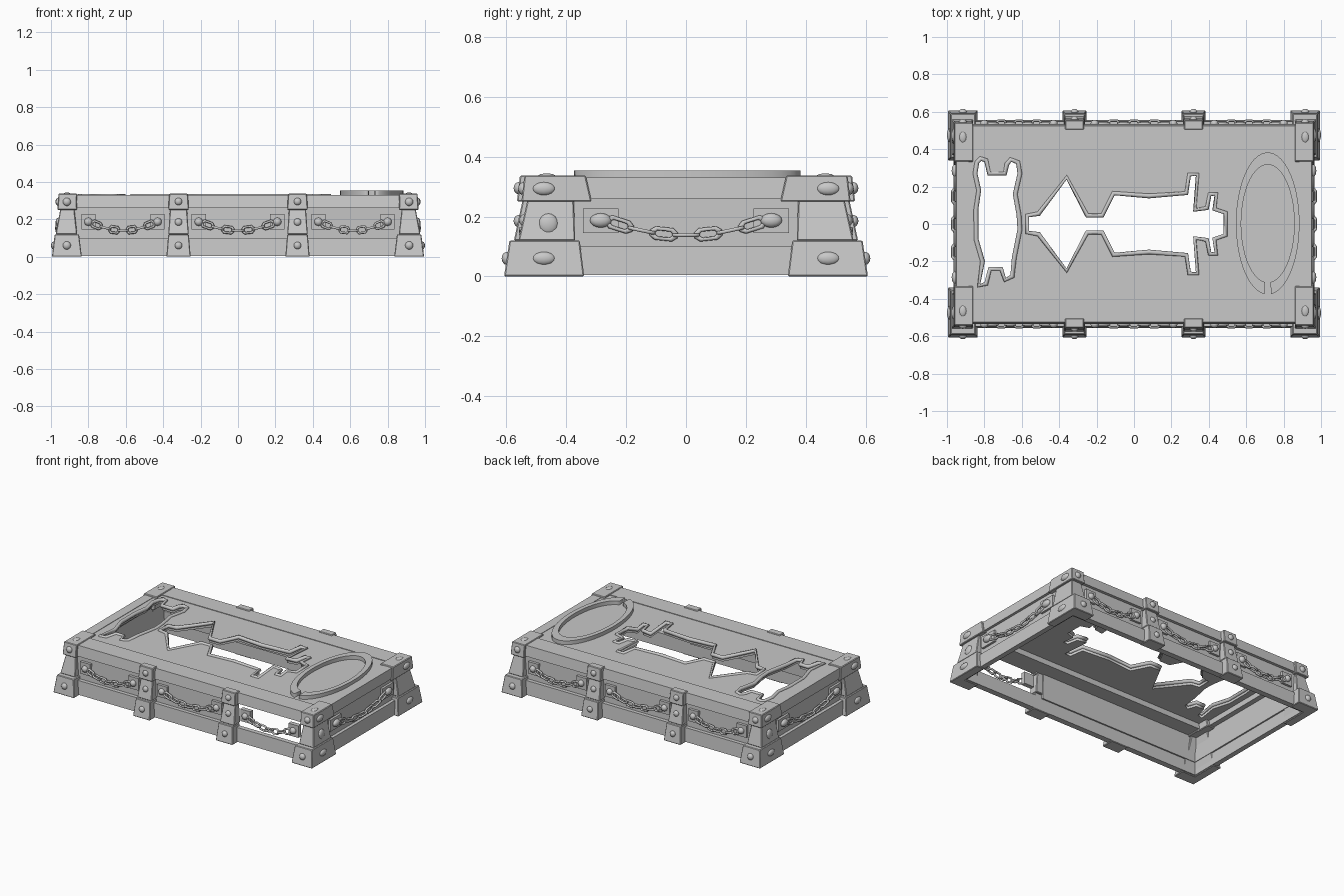
import bpy, bmesh, math
from mathutils import Vector, Matrix

cube = bpy.data.objects.get("Cube")
if cube:
    bpy.data.objects.remove(cube)

stone = bpy.data.materials.new("grey_stone")
stone.use_nodes = True
GREY = (0.58, 0.58, 0.58, 1)
stone.diffuse_color = GREY
stone.node_tree.nodes["Principled BSDF"].inputs["Base Color"].default_value = GREY


def add(name, mesh, matrix=None):
    obj = bpy.data.objects.new(name, mesh)
    bpy.context.collection.objects.link(obj)
    if not mesh.materials:
        mesh.materials.append(stone)
    if matrix:
        obj.matrix_world = matrix
    return obj


def block(name, low, high, z0, z1, bevel=0.0):
    """Tapered block; low and high are (x0, x1, y0, y1) at z0 and z1."""
    bm = bmesh.new()
    rings = []
    for (x0, x1, y0, y1), z in ((low, z0), (high, z1)):
        rings.append([bm.verts.new((x, y, z)) for x, y in
                      ((x0, y0), (x1, y0), (x1, y1), (x0, y1))])
    bm.faces.new(rings[0])
    bm.faces.new(rings[1])
    for i in range(4):
        j = (i + 1) % 4
        bm.faces.new((rings[0][i], rings[0][j], rings[1][j], rings[1][i]))
    bmesh.ops.recalc_face_normals(bm, faces=bm.faces)
    mesh = bpy.data.meshes.new(name)
    bm.to_mesh(mesh)
    bm.free()
    obj = add(name, mesh)
    if bevel:
        mod = obj.modifiers.new("soft_edge", "BEVEL")
        mod.width, mod.segments = bevel, 1
    return obj


def mirrored(r, sx, sy):
    xs, ys = sorted((r[0] * sx, r[1] * sx)), sorted((r[2] * sy, r[3] * sy))
    return (*xs, *ys)


def curve_mesh(name, loops, extrude=0.0, bevel=0.0):
    """Filled flat shape (extrude) or tube along closed loops (bevel)."""
    cu = bpy.data.curves.new(name, "CURVE")
    cu.dimensions = "3D" if bevel else "2D"
    cu.fill_mode = "FULL" if bevel else "BOTH"
    cu.extrude, cu.bevel_depth, cu.bevel_resolution = extrude, bevel, 1
    for loop in loops:
        sp = cu.splines.new("POLY")
        sp.points.add(len(loop) - 1)
        for p, (x, y) in zip(sp.points, loop):
            p.co = (x, y, 0, 1)
        sp.use_cyclic_u = True
    tmp = bpy.data.objects.new(name, cu)
    bpy.context.collection.objects.link(tmp)
    bpy.context.view_layer.update()
    mesh = bpy.data.meshes.new_from_object(
        tmp.evaluated_get(bpy.context.evaluated_depsgraph_get()))
    bpy.data.objects.remove(tmp)
    return mesh


# Shared rivet: a flattened dome
bm = bmesh.new()
bmesh.ops.create_uvsphere(bm, u_segments=12, v_segments=8, radius=1)
for f in bm.faces:
    f.smooth = True
rivet_mesh = bpy.data.meshes.new("rivet")
bm.to_mesh(rivet_mesh)
bm.free()


def rivet(x, y, z, size):
    add("rivet", rivet_mesh, Matrix.Translation((x, y, z)) @ Matrix.Diagonal((*size, 1)))


# Shared chain link: a chunky eight-sided oval tube
link_path = []
for i in range(8):
    a = math.tau * (i + 0.5) / 8
    link_path.append((math.cos(a) * 0.6 + math.copysign(0.45, math.cos(a)), math.sin(a) * 0.7))
link_mesh = curve_mesh("chain_link", [link_path], bevel=0.28)


def chain(start, end, sag, count, normal):
    """Sagging row of links, alternately flat to the wall and edge-on."""
    def spot(t):
        return start.lerp(end, t) - Vector((0, 0, sag * (1 - (2 * t - 1) ** 2)))
    for i in range(count):
        a, b = spot(i / count), spot((i + 1) / count)
        u = (b - a).normalized()
        v = normal.cross(u)
        w = u.cross(v)
        if i % 2:
            v, w = w, -v
        s = (b - a).length * 0.5
        m = Matrix((u, v, w)).transposed().to_4x4()
        add("chain_link", link_mesh, Matrix.Translation((a + b) / 2) @ m @
            Matrix.Diagonal((s, 0.025, 0.025, 1)))


# Frame beams along the long and short sides
for s in (1, -1):
    for name, low, high, z0, z1 in (
            ("long_base_beam", (-.95, .95, .515, .555), (-.95, .95, .515, .548), .005, .1),
            ("long_top_beam", (-.93, .93, .395, .535), (-.93, .93, .395, .525), .26, .331)):
        block(name, mirrored(low, 1, s), mirrored(high, 1, s), z0, z1)
    for name, low, high, z0, z1 in (
            ("end_base_beam", (.93, .965, -.53, .53), (.93, .96, -.53, .53), .005, .1),
            ("end_top_beam", (.885, .955, -.45, .45), (.885, .95, -.45, .45), .26, .33)):
        block(name, mirrored(low, s, 1), mirrored(high, s, 1), z0, z1)
    r = mirrored((.92, .937, -.51, .51), s, 1)
    block("end_panel", r, r, .09, .262)

# Wall panels, one per bay; the front bay on the model's left is open
bays = ((-.93, -.32), (-.32, .32), (.32, .93))
for s in (1, -1):
    for i, (x0, x1) in enumerate(bays):
        if s == 1 or i < 2:
            block("bay_panel", mirrored((x0, x1, .505, .522), 1, s),
                  mirrored((x0, x1, .498, .515), 1, s), .09, .262)

# Corner posts: each an L of two plates in foot, shaft and cap
corner_parts = (
    ("corner_foot", (.835, .995, .34, .608), (.85, .98, .355, .59), 0, .12, .06, .085),
    ("corner_shaft", (.86, .975, .37, .56), (.875, .95, .375, .53), .12, .255, .04, .05),
    ("corner_cap", (.86, .965, .315, .55), (.865, .96, .335, .54), .25, .337, .1, .15))
for sx in (1, -1):
    for sy in (1, -1):
        for name, a, b, z0, z1, tx, ty in corner_parts:
            ends = [mirrored((r[1] - tx, r[1], r[2], r[3]), sx, sy) for r in (a, b)]
            sides = [mirrored((r[0], r[1], r[3] - ty, r[3]), sx, sy) for r in (a, b)]
            block(name, *ends, z0, z1, .004)
            block(name, *sides, z0, z1, .004)
        for z, x, y in ((.06, .984, .598), (.293, .96, .543)):
            rivet(sx * x, sy * .475, z, (.016, .038, .022))
            rivet(sx * .915, sy * y, z, (.022, .018, .022))
        rivet(sx * .915, sy * .465, .334, (.02, .03, .01))
    rivet(sx * .96, sx * -.46, .175, (.016, .033, .035))

# Middle posts on the long sides
for sx in (1, -1):
    for sy in (1, -1):
        for name, w0, w1, inner, y0, y1, z0, z1 in (
                ("post_foot", .065, .055, .515, .608, .59, 0, .12),
                ("post_shaft", .055, .045, .505, .575, .545, .12, .26),
                ("post_cap", .055, .05, .505, .565, .555, .25, .337)):
            c = .318
            block(name, mirrored((c - w0, c + w0, inner, y0), sx, sy),
                  mirrored((c - w1, c + w1, inner, y1), sx, sy), z0, z1, .004)
        for z, y in ((.06, .6), (.185, .56), (.295, .56)):
            rivet(sx * .318, sy * y, z, (.02, .016, .02))

# Chains with their anchor plates
for s in (1, -1):
    for x0, x1 in ((-.8, -.43), (-.21, .21), (.43, .8)):
        for x in (x0, x1):
            r = mirrored((x - .038, x + .038, .505, .535), 1, s)
            block("chain_anchor", r, r, .145, .228)
            rivet(x, s * .537, .187, (.022, .02, .022))
        chain(Vector((x0 + .02, s * .536, .18)), Vector((x1 - .02, s * .536, .18)),
              .04, 7, Vector((0, s, 0)))
    for y in (-.285, .285):
        r = mirrored((.925, .952, y - .06, y + .06), s, 1)
        block("chain_anchor", r, r, .145, .226)
        rivet(s * .955, y, .187, (.02, .036, .024))
    chain(Vector((s * .955, -.26, .185)), Vector((s * .955, .26, .185)),
          .048, 7, Vector((s, 0, 0)))

# Lid with a jagged central opening and a curled opening at the end
half = [(-.57, .045), (-.51, .055), (-.36, .25), (-.25, .045), (-.17, .045),
        (-.11, .165), (.08, .15), (.28, .165), (.295, .265), (.34, .265),
        (.325, .075), (.39, .085), (.405, .16), (.44, .16), (.43, .08), (.49, .06)]
jagged = half + [(x, -y) for x, y in reversed(half)]
curled = [(-.84, .33), (-.82, .35), (-.79, .34), (-.775, .27), (-.69, .27), (-.68, .32),
          (-.66, .345), (-.62, .33), (-.61, .27), (-.635, .16), (-.615, .05), (-.61, -.03),
          (-.64, -.18), (-.65, -.28), (-.69, -.3), (-.71, -.24), (-.77, -.24), (-.79, -.32),
          (-.83, -.33), (-.81, -.2), (-.845, -.08), (-.845, .08), (-.83, .18), (-.85, .27)]
border = [(-.89, -.4), (.89, -.4), (.89, .4), (-.89, .4)]
add("lid", curve_mesh("lid", [border, jagged, curled], extrude=.015),
    Matrix.Translation((0, 0, .312)))
for name, loop in (("jagged_rim", jagged), ("curled_rim", curled)):
    add(name, curve_mesh(name, [loop], bevel=.013), Matrix.Translation((0, 0, .325)))

# Raised oval ring, slotted at the front
arc = [math.radians(-84 + 348 * i / 47) for i in range(48)]
ring = [(.715 + .17 * math.cos(a), .003 + .38 * math.sin(a)) for a in arc]
ring += [(.715 + .142 * math.cos(a), .003 + .315 * math.sin(a)) for a in reversed(arc)]
add("oval_ring", curve_mesh("oval_ring", [ring], extrude=.015),
    Matrix.Translation((0, 0, .338)))
